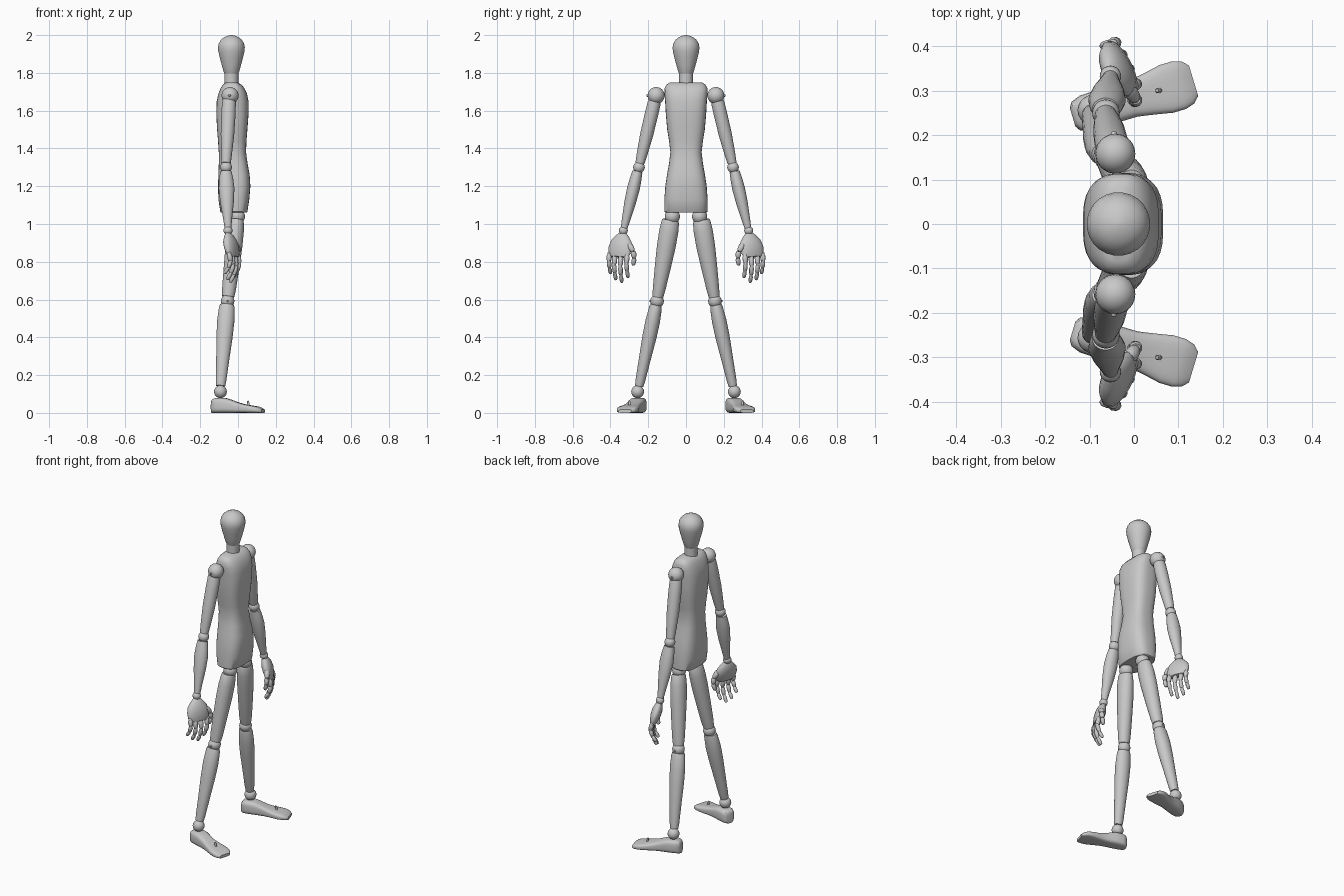
import bpy, bmesh, math
from mathutils import Vector

grey = bpy.data.materials.new("plain_grey")
grey.diffuse_color = (0.58, 0.58, 0.58, 1)


def finish(name, bm):
    bmesh.ops.recalc_face_normals(bm, faces=bm.faces)
    me = bpy.data.meshes.new(name)
    bm.to_mesh(me)
    bm.free()
    me.materials.append(grey)
    ob = bpy.data.objects.new(name, me)
    bpy.context.collection.objects.link(ob)
    bpy.ops.object.select_all(action='DESELECT')
    ob.select_set(True)
    bpy.context.view_layer.objects.active = ob
    bpy.ops.object.shade_smooth_by_angle(angle=math.radians(38))
    return ob


def loft(name, stations, axis, ref=(1, 0, 0), power=2.0, sides=24):
    """Skin superellipse rings (centre, rx, ry) lying square to the axis."""
    axis = Vector(axis).normalized()
    u = Vector(ref)
    u = (u - axis * u.dot(axis)).normalized()
    v = axis.cross(u)
    bm = bmesh.new()
    rings = []
    for c, rx, ry in stations:
        ring = []
        for i in range(sides):
            a = 2 * math.pi * (i + 0.5) / sides
            ca, sa = math.cos(a), math.sin(a)
            p = Vector(c) + u * rx * math.copysign(abs(ca) ** (2 / power), ca)
            ring.append(bm.verts.new(p + v * ry * math.copysign(abs(sa) ** (2 / power), sa)))
        rings.append(ring)
    for r0, r1 in zip(rings, rings[1:]):
        for i in range(sides):
            j = (i + 1) % sides
            bm.faces.new((r0[i], r0[j], r1[j], r1[i]))
    bm.faces.new(rings[0][::-1])
    bm.faces.new(rings[-1])
    return finish(name, bm)


def limb(name, a, b, profile, **kw):
    """Tapered piece from a to b; profile rows are (fraction, rx, ry)."""
    a, b = Vector(a), Vector(b)
    return loft(name, [(a.lerp(b, t), rx, ry) for t, rx, ry in profile], b - a, **kw)


def ball(name, c, r, seg=20):
    bm = bmesh.new()
    bmesh.ops.create_uvsphere(bm, u_segments=seg, v_segments=seg // 2, radius=r)
    bmesh.ops.translate(bm, vec=Vector(c), verts=bm.verts)
    return finish(name, bm)


def pin(name, a, b, r):
    limb(name, a, b, [(0, r, r), (0.8, r, r), (1, r * 0.6, r * 0.6)], sides=10)


# Head and neck
UP = (0, 0, 1)
head = [(1.795, .036), (1.805, .041), (1.84, .051), (1.88, .062), (1.915, .070), (1.935, .0715),
        (1.955, .068), (1.975, .056), (1.988, .040), (1.996, .022), (2.0, .004)]
loft("head", [((-.035, 0, z), r, r) for z, r in head], UP)
loft("neck", [((-.035, 0, z), r, r) for z, r in [(1.73, .037), (1.80, .037)]], UP)

# Torso: z, back x, front x, half width
torso = [(1.06, -.090, .046, .110), (1.065, -.094, .050, .115), (1.13, -.104, .060, .115),
         (1.20, -.106, .066, .110), (1.26, -.104, .062, .101), (1.32, -.102, .051, .090),
         (1.38, -.102, .043, .083), (1.44, -.106, .045, .090), (1.50, -.111, .050, .100),
         (1.58, -.115, .056, .107), (1.65, -.113, .056, .111), (1.69, -.104, .048, .114),
         (1.72, -.092, .034, .113), (1.738, -.080, .018, .103), (1.75, -.062, -.004, .085)]
loft("torso", [(((x0 + x1) / 2, 0, z), (x1 - x0) / 2, w) for z, x0, x1, w in torso],
     UP, power=2.9, sides=32)

for side, s in (("left", 1), ("right", -1)):
    def P(x, y, z):
        return Vector((x, s * y, z))

    # Arm
    ball(side + "_shoulder", P(-.042, .158, 1.68), .045, 24)
    pin(side + "_shoulder_pin", P(-.045, .19, 1.68), P(-.045, .208, 1.68), .007)
    limb(side + "_upper_arm", P(-.047, .164, 1.66), P(-.063, .244, 1.322),
         [(0, .034, .032), (.06, .037, .035), (.25, .038, .036), (.55, .036, .035),
          (.85, .029, .029), (1, .025, .024)])
    ball(side + "_elbow", P(-.063, .249, 1.30), .031)
    limb(side + "_forearm", P(-.064, .257, 1.278), P(-.053, .328, .978),
         [(0, .030, .027), (.12, .037, .031), (.3, .042, .034), (.55, .036, .031),
          (.8, .025, .024), (1, .018, .018)])
    ball(side + "_wrist", P(-.053, .332, .965), .024)

    # Hand, with the thumb edge turned towards the toes
    face = P(.89, .45, 0)
    limb(side + "_palm", P(-.053, .334, .952), P(-.022, .357, .825),
         [(0, .012, .020), (.12, .021, .036), (.35, .029, .060), (.6, .029, .068),
          (.85, .023, .064), (1, .015, .055)], ref=face)
    for finger, y, top, drop in (("index", .312, .835, .12), ("middle", .345, .828, .138),
                                 ("ring", .377, .832, .128), ("little", .405, .842, .105)):
        x = -.022 - .5 * (y - .355)
        path = [P(x, y, top), P(x + .008, y + .003, top - drop * .38),
                P(x - .005, y, top - drop * .72), P(x - .026, y - .006, top - drop)]
        for k in range(3):
            r = .0145 - .0018 * k
            limb(f"{side}_{finger}_finger_{k + 1}", path[k], path[k + 1],
                 [(.04, r * .75, r * .75), (.25, r, r), (.8, r * .88, r * .88),
                  (.96, r * .6, r * .6)], ref=face, sides=10)
            ball(f"{side}_{finger}_knuckle_{k + 1}", path[k], r * .8, 10)
    thumb = [P(-.012, .302, .892), P(.004, .280, .855), P(.004, .274, .820), P(-.006, .279, .782)]
    for k in range(3):
        r = .017 - .002 * k
        limb(f"{side}_thumb_{k + 1}", thumb[k], thumb[k + 1],
             [(0, r * .75, r * .75), (.3, r, r), (.8, r * .85, r * .85), (1, r * .55, r * .55)],
             sides=10)

    # Leg
    ball(side + "_hip", P(-.003, .072, 1.04), .040, 24)
    limb(side + "_thigh", P(-.006, .081, 1.022), P(-.052, .149, .615),
         [(0, .034, .041), (.03, .039, .047), (.15, .044, .051), (.35, .045, .050),
          (.65, .041, .042), (.9, .037, .034), (1, .032, .029)])
    ball(side + "_knee", P(-.055, .153, .592), .036)
    pin(side + "_knee_pin", P(-.055, .180, .592), P(-.055, .193, .592), .006)
    limb(side + "_shin", P(-.058, .158, .572), P(-.092, .248, .142),
         [(0, .037, .030), (.04, .042, .034), (.2, .046, .039), (.4, .043, .038),
          (.7, .034, .031), (.93, .028, .026), (1, .024, .022)])
    ball(side + "_ankle", P(-.093, .256, .112), .034)

    # Foot: distance from heel, half width, height
    heel, toe = P(-.138, .240, 0), P(.134, .322, 0)
    d = (toe - heel).normalized()
    foot = [(0, .022, .064), (.008, .034, .074), (.03, .042, .080), (.075, .043, .079),
            (.105, .041, .070), (.14, .041, .057), (.18, .048, .046), (.22, .056, .039),
            (.25, .056, .034), (.27, .050, .027), (.284, .036, .018)]
    loft(side + "_foot", [(heel + d * t + Vector((0, 0, h / 2)), w, h / 2) for t, w, h in foot],
         d, ref=(-d.y, d.x, 0), power=3.6)
    pin(side + "_foot_pin", P(.060, .300, .025), P(.052, .300, .064), .006)
